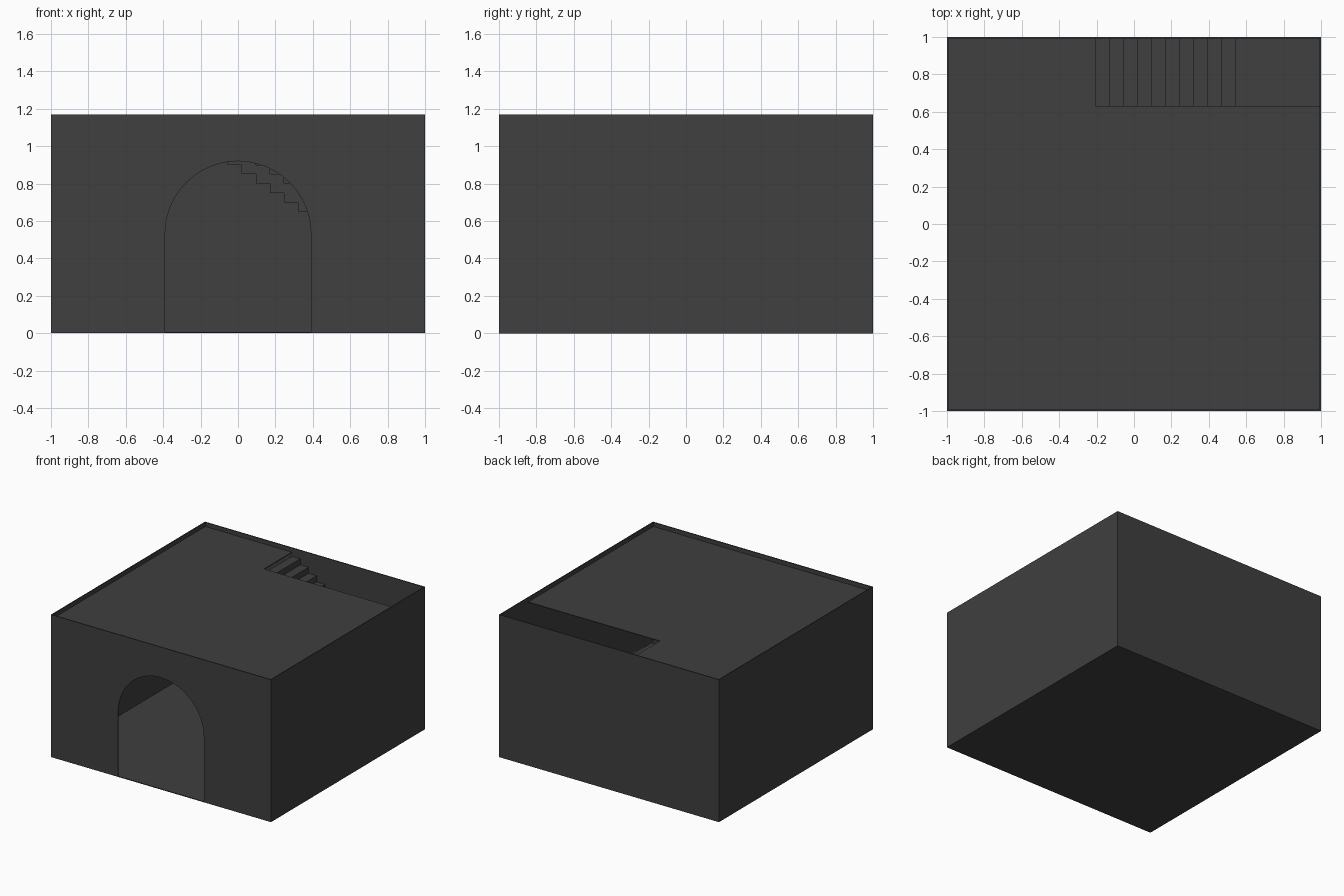
import bpy, bmesh, math
from mathutils import Vector

if "Cube" in bpy.data.objects:
    bpy.data.objects.remove(bpy.data.objects["Cube"])

W, H, TOP, T = 1.0, 1.135, 1.17, 0.006     # half width, roof level, rim top, sheet thickness
HX, HY = -0.205, 0.63                      # stairwell corner

mat = bpy.data.materials.new("dark_grey")
mat.diffuse_color = (0.05, 0.05, 0.05, 1)
mat.use_nodes = True
mat.node_tree.nodes["Principled BSDF"].inputs["Base Color"].default_value = mat.diffuse_color


def finish(name, bm):
    me = bpy.data.meshes.new(name)
    bmesh.ops.recalc_face_normals(bm, faces=bm.faces)
    bm.to_mesh(me)
    bm.free()
    ob = bpy.data.objects.new(name, me)
    ob.data.materials.append(mat)
    bpy.context.collection.objects.link(ob)
    return ob


def prism(name, pts, offset):
    """Thin solid: a flat outline extruded by an offset vector."""
    bm = bmesh.new()
    f = bm.faces.new([bm.verts.new(p) for p in pts])
    ext = bmesh.ops.extrude_face_region(bm, geom=[f], use_keep_orig=True)
    vs = [g for g in ext["geom"] if isinstance(g, bmesh.types.BMVert)]
    bmesh.ops.translate(bm, vec=Vector(offset), verts=vs)
    return finish(name, bm)


def box(name, a, b):
    pts = [(a[0], a[1], a[2]), (b[0], a[1], a[2]), (b[0], b[1], a[2]), (a[0], b[1], a[2])]
    return prism(name, pts, (0, 0, b[2] - a[2]))


# Floor and plain walls
box("floor", (-W, -W, 0), (W, W, T))
box("back_wall", (-W, W - T, 0), (W, W, H))
for name, s in (("left_wall", -1), ("right_wall", 1)):
    x = sorted((s * W, s * (W - T)))
    box(name, (x[0], -W, 0), (x[1], W, H))

# Front wall with round-topped doorway
R, SPRING = 0.39, 0.53
arch = [(R * math.cos(math.pi * (1 - i / 24)), SPRING + R * math.sin(math.pi * i / 24)) for i in range(25)]
outline = [(-W, 0), (-R, 0)] + arch + [(R, 0), (W, 0), (W, H), (-W, H)]
prism("front_wall", [(x, -W, z) for x, z in outline], (0, T, 0))

# Flat roof with the stairwell corner left open
roof = [(-W, -W), (W, -W), (W, HY), (HX, HY), (HX, W), (-W, W)]
prism("roof", [(x, y, H - T) for x, y in roof], (0, 0, T))

# Low rim around the roof edge
for name, s in (("a", -1), ("b", 1)):
    e = sorted((s * W, s * (W - 0.008)))
    box("rim_y_" + name, (-W, e[0], H), (W, e[1], TOP))
    box("rim_x_" + name, (e[0], -W, H), (e[1], W, TOP))

# Stairs: stepped slab going down to the right
N, RUN, RISE, THICK, Z0 = 10, 0.075, 0.05, 0.10, 1.10
upper, lower = [], []
for i in range(N):
    z = Z0 - i * RISE
    for x in (HX + i * RUN, HX + (i + 1) * RUN):
        upper.append((x, HY, z))
        lower.append((x, HY, z - THICK))
prism("stairs", upper + lower[::-1], (0, W - T - HY, 0))
